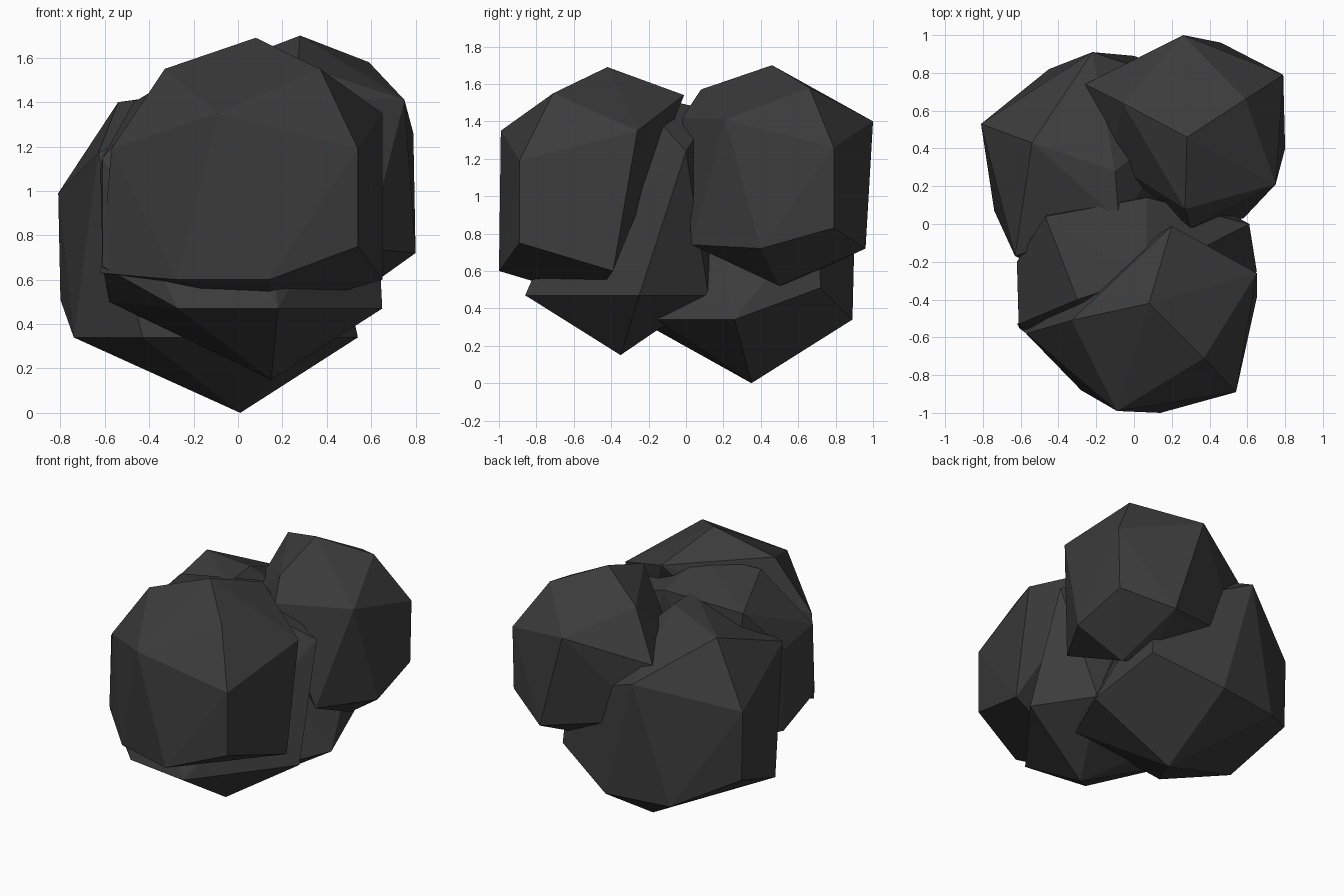
import bpy, bmesh

# dark stone material
mat = bpy.data.materials.new("dark_stone")
mat.diffuse_color = (0.045, 0.045, 0.045, 1)


def rock(name, corners):
    """A faceted boulder: convex hull around a few corner points."""
    bm = bmesh.new()
    for c in corners:
        bm.verts.new(c)
    bmesh.ops.convex_hull(bm, input=bm.verts[:])
    inner = [v for v in bm.verts if not v.link_faces]
    bmesh.ops.delete(bm, geom=inner, context='VERTS')
    bmesh.ops.recalc_face_normals(bm, faces=bm.faces[:])
    me = bpy.data.meshes.new(name)
    bm.to_mesh(me)
    bm.free()
    me.materials.append(mat)
    ob = bpy.data.objects.new(name, me)
    bpy.context.collection.objects.link(ob)
    return ob


# large boulder facing the front
rock("front_rock", [
    (.08, -.42, 1.69), (.37, -.71, 1.55), (-.33, -.51, 1.55), (.2, -.01, 1.54),
    (.65, -.26, 1.35), (-.09, -.99, 1.35), (.54, -.89, 1.19), (.54, -.89, .75),
    (.14, -1, .6), (-.28, -.88, .6), (-.57, -.58, 1.19), (-.62, -.53, .63),
    (.65, -.39, .6), (.14, -.5, .45)])

# low boulder under and behind the front one
rock("lower_rock", [
    (.15, -.35, .15), (.65, -.25, .47), (.18, -.86, .47), (-.27, -.8, .47),
    (-.58, -.25, .5), (-.4, .1, .5), (.4, .12, .47), (.61, 0, 1.24),
    (-.47, .04, 1.4), (.07, .14, 1.46), (.06, -.28, 1.55), (-.3, -.4, 1.5),
    (-.62, -.2, 1.1), (-.61, -.53, 1.15), (-.61, -.55, .66)])

# boulder at the back left, touching the ground
rock("back_left_rock", [
    (.01, .35, 0), (.54, .26, .34), (0, .89, .34), (-.74, .07, .34),
    (-.43, -.26, .34), (.36, -.15, .34), (-.45, .82, .34), (-.8, .53, .51),
    (-.81, .53, .99), (-.54, .43, 1.4), (-.1, .28, 1.46), (-.08, .02, 1.45),
    (-.22, .91, 1.17), (-.63, -.17, 1.17), (.45, .72, .51), (.42, .7, .9)])

# upper boulder at the back right
rock("back_right_rock", [
    (.28, .46, 1.7), (.59, .66, 1.58), (.75, .21, 1.41), (.79, .79, 1.26),
    (.8, .4, .72), (.26, 1, 1.4), (.46, .96, .72), (.78, .79, .83),
    (-.06, .64, 1.57), (-.26, .74, 1.25), (.52, .5, .52), (.35, .57, .54),
    (.27, .08, 1.57), (.3, -.02, 1.42), (.58, .03, .74), (-.12, .33, 1.25),
    (-.22, .74, .85)])
